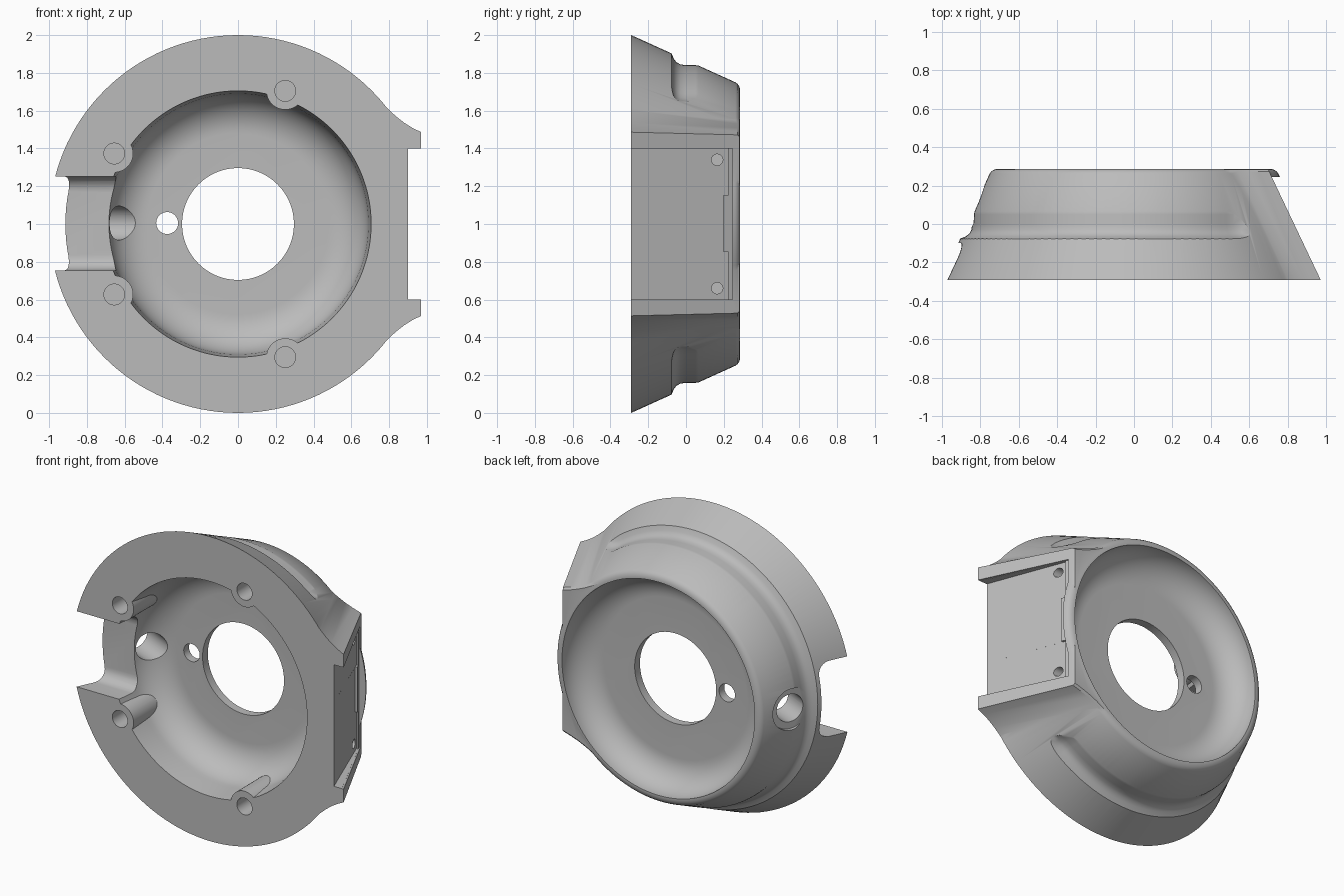
import bpy
import bmesh
from math import sin, cos, pi, radians
from mathutils import Vector

cube = bpy.data.objects.get("Cube")
if cube:
    bpy.data.objects.remove(cube, do_unlink=True)

FRONT, BACK = -0.29, 0.287
SEG = 128

grey = bpy.data.materials.new("plain grey")
grey.use_nodes = True
grey.diffuse_color = (0.5, 0.5, 0.5, 1)
grey.node_tree.nodes["Principled BSDF"].inputs["Base Color"].default_value = (0.5, 0.5, 0.5, 1)


def loft(name, rings):
    """Solid skinned through closed rings of points, capped at both ends."""
    bm = bmesh.new()
    rows = [[bm.verts.new(p) for p in ring] for ring in rings]
    n = len(rows[0])
    for a, b in zip(rows, rows[1:]):
        for i in range(n):
            j = (i + 1) % n
            bm.faces.new((a[i], a[j], b[j], b[i]))
    bm.faces.new(rows[0])
    bm.faces.new(rows[-1])
    bmesh.ops.recalc_face_normals(bm, faces=bm.faces)
    mesh = bpy.data.meshes.new(name)
    bm.to_mesh(mesh)
    bm.free()
    mesh.materials.append(grey)
    ob = bpy.data.objects.new(name, mesh)
    bpy.context.collection.objects.link(ob)
    return ob


def polar(y, r, a):
    return (r * cos(a), y, 1 + r * sin(a))


def revolve(name, profile):
    """Turn (y, radius) points about the housing axis."""
    return loft(name, [[polar(y, r, 2 * pi * i / SEG) for i in range(SEG)] for y, r in profile])


def cylinder(name, start, end, r, n=40):
    start, end = Vector(start), Vector(end)
    q = (end - start).to_track_quat('Z', 'Y')
    circle = [q @ Vector((r * cos(2 * pi * i / n), r * sin(2 * pi * i / n), 0)) for i in range(n)]
    return loft(name, [[p + c for c in circle] for p in (start, end)])


def prism_z(name, outline, z0, z1):
    return loft(name, [[(x, y, z) for x, y in outline] for z in (z0, z1)])


def arc(steps=12):
    return [pi / 2 * i / steps for i in range(steps + 1)]


def combine(body, other, mode):
    mod = body.modifiers.new(mode, 'BOOLEAN')
    mod.operation, mod.solver, mod.object = mode, 'EXACT', other
    bpy.context.view_layer.objects.active = body
    bpy.ops.object.modifier_apply(modifier=mod.name)
    bpy.data.objects.remove(other, do_unlink=True)


def cut(other):
    combine(housing, other, 'DIFFERENCE')


def add(other):
    combine(housing, other, 'UNION')


# Conical housing with a rounded back edge
housing = revolve("housing", [(FRONT, 1.0), (0.262, 0.75), (0.274, 0.741),
                              (0.282, 0.728), (BACK, 0.712), (BACK, 0.6)])

# Side block flaring out of the cone to a slanted face
front_edge = [(0.3, 0.85), (0.7, 0.705), (0.765, 0.64), (0.80, 0.603), (0.84, 0.567),
              (0.88, 0.536), (0.925, 0.508), (0.97, 0.486)]
back_edge = [(0.2, 0.66), (0.42, 0.602), (0.46, 0.575), (0.50, 0.552), (0.54, 0.531),
             (0.59, 0.509), (0.645, 0.489), (0.703, 0.472)]


def block_ring(edge, y, inset=0):
    upper = [(x - inset * 0.5, y, 1 + z - inset) for x, z in edge]
    lower = [(x, y, 2 - z) for x, y, z in reversed(upper)]
    return upper + lower


add(loft("side_block", [block_ring(front_edge, FRONT), block_ring(back_edge, 0.272),
                        block_ring(back_edge, 0.284, 0.012)]))

# Front bowl
cut(revolve("bowl_cutter", [(-0.4, 0.707), (FRONT, 0.705)] +
            [(-0.15 + 0.205 * sin(t), 0.48 + 0.21 * cos(t)) for t in arc()]))

# Screw bosses on the bowl wall
screws = [(x, 1 + s * z) for x, z in ((-0.655, 0.373), (0.25, 0.705)) for s in (1, -1)]
for x, z in screws:
    add(cylinder("screw_boss", (x, FRONT, z), (x, 0.0, z), 0.1))
for x, z in screws:
    cut(cylinder("screw_hole_cutter", (x, -0.4, z), (x, -0.05, z), 0.055))

# Back dish
cut(revolve("dish_cutter", [(0.4, 0.70)] +
            [(0.285 - 0.175 * sin(t), 0.52 + 0.18 * cos(t)) for t in arc()]))

# Centre opening and small cable hole through the plate
cut(cylinder("centre_cutter", (0, -0.2, 1), (0, 0.5, 1), 0.296, 96))
cut(cylinder("cable_hole_cutter", (-0.375, -0.2, 1.005), (-0.375, 0.5, 1.005), 0.058))

# Outer groove that fades out beside the block
groove = [(-0.1, 0.95), (-0.075, 0.9), (-0.064, 0.874), (-0.05, 0.856), (-0.03, 0.845),
          (0.0, 0.841), (0.05, 0.841), (0.08, 0.837), (0.12, 0.95), (0.12, 1.1), (-0.1, 1.1)]
rings = []
for i in range(101):
    deg = 47 + 266 * i / 100
    end = max(0, 1 - min(deg - 47, 313 - deg) / 7)
    rings.append([polar(y, r + 0.04 * end * end, radians(deg)) for y, r in groove])
cut(loft("groove_cutter", rings))

# Slot at the right edge with rounded inner corners
half = [(0.248, -0.5)] + [(0.168 + 0.08 * cos(t), -0.18 + 0.08 * sin(t)) for t in arc(8)]
slot = half + [(-z, y) for z, y in reversed(half)]
cut(loft("slot_cutter", [[(x, y, 1.003 + z) for z, y in slot] for x in (-1.3, -0.55)]))

# Angled port through the wall with a shallow counterbore
axis = Vector((-0.9, 0, 0)) + Vector((0, 0.43, 0))
mid = Vector((-0.825, 0.08, 1.005))
cut(cylinder("port_cutter", mid - axis * 0.32, mid + axis * 0.3, 0.09))
cut(cylinder("port_ring_cutter", mid - axis * 0.025, mid + axis * 0.3, 0.135))


# Recess in the slanted face, open at the front
def recess(y_end, z0, z1, depth_front, depth_back):
    def face(y):
        return 0.97 - 0.47 * (y - FRONT)
    slope = (depth_back - depth_front) / (y_end - FRONT)
    x0 = face(-0.4) - depth_front + slope * (FRONT + 0.4)
    outline = [(x0, -0.4), (face(y_end) - depth_back, y_end), (1.3, y_end), (1.3, -0.4)]
    cut(prism_z("recess_cutter", outline, z0, z1))


recess(0.245, 0.6, 1.4, 0.012, 0.012)
recess(0.222, 0.601, 0.855, 0.07, 0.025)
recess(0.195, 0.845, 1.16, 0.07, 0.027)
recess(0.222, 1.15, 1.399, 0.07, 0.025)

# Two fixing holes in the recess
for z in (0.66, 1.34):
    cut(cylinder("fixing_hole_cutter", (0.67, 0.165, z), (1.2, 0.165, z), 0.03, 24))

# Smooth shading with crisp edges
bpy.ops.object.select_all(action='DESELECT')
housing.select_set(True)
bpy.context.view_layer.objects.active = housing
bpy.ops.object.shade_smooth_by_angle(angle=radians(32))
